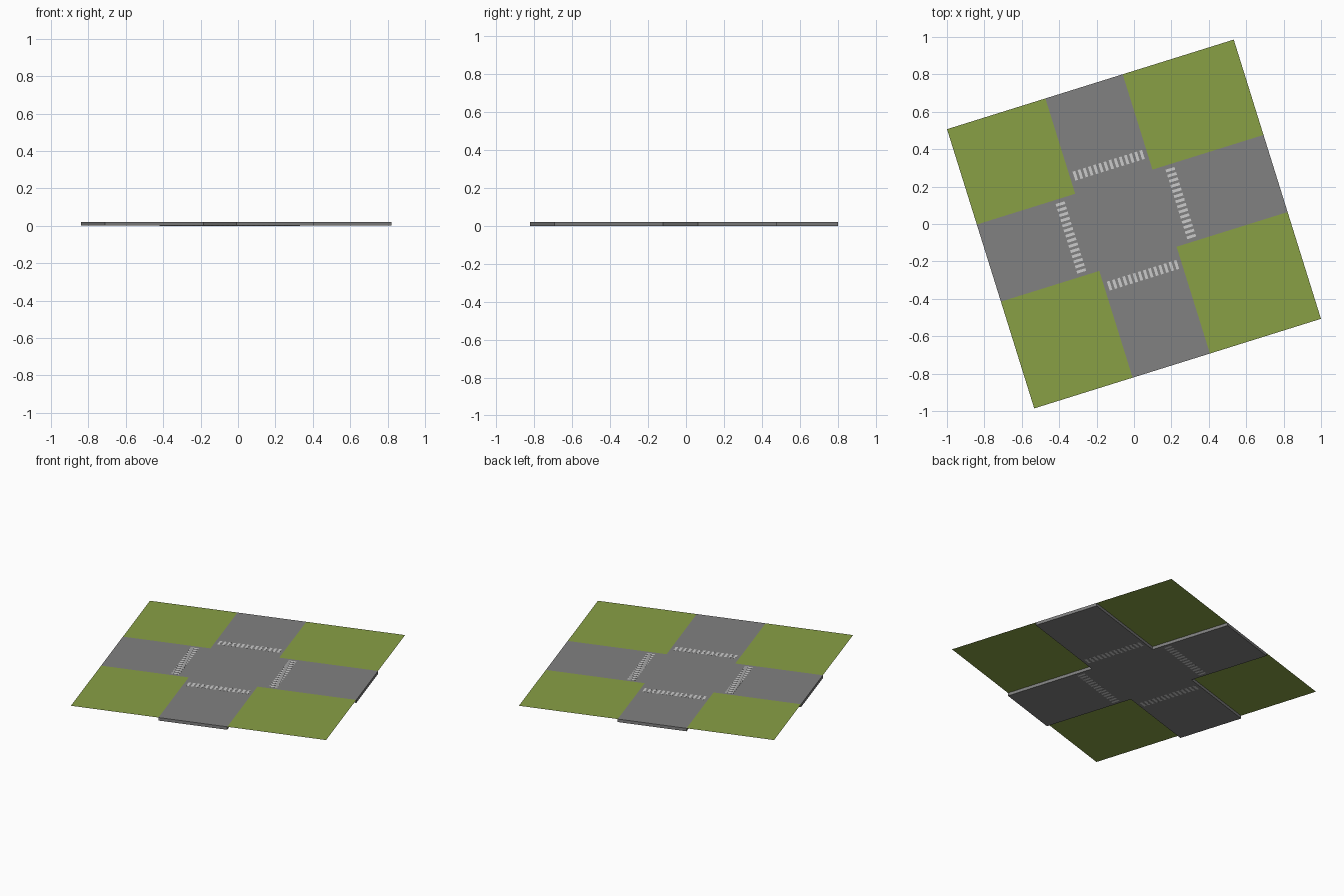
import bpy, bmesh
from math import radians
from mathutils import Matrix

if "Cube" in bpy.data.objects:
    bpy.data.objects.remove(bpy.data.objects["Cube"])

ROT = Matrix.Rotation(radians(17.35), 4, 'Z')
U, V = 0.803, 0.782            # half extents of the plot
U0, U1 = -0.252, 0.181         # sides of the north-south road
V0, V1 = -0.184, 0.248         # sides of the east-west road
TOP = 0.02


def material(name, rgb):
    m = bpy.data.materials.new(name)
    m.diffuse_color = (*rgb, 1)
    m.use_nodes = True
    m.node_tree.nodes["Principled BSDF"].inputs["Base Color"].default_value = m.diffuse_color
    return m


def finish(bm, name, mat):
    bmesh.ops.recalc_face_normals(bm, faces=bm.faces)
    bm.transform(ROT)
    me = bpy.data.meshes.new(name)
    bm.to_mesh(me)
    bm.free()
    me.materials.append(mat)
    ob = bpy.data.objects.new(name, me)
    bpy.context.collection.objects.link(ob)
    return ob


asphalt = material("asphalt", (0.22, 0.22, 0.22))
paint = material("road_paint", (0.52, 0.52, 0.52))
green = material("grass", (0.25, 0.35, 0.06))

# Cross-shaped road slab
outline = [(U0, -V), (U1, -V), (U1, V0), (U, V0), (U, V1), (U1, V1),
           (U1, V), (U0, V), (U0, V1), (-U, V1), (-U, V0), (U0, V0)]
bm = bmesh.new()
base = bm.faces.new([bm.verts.new((x, y, 0.0002)) for x, y in outline])
ext = bmesh.ops.extrude_face_region(bm, geom=[base], use_keep_orig=True)
for v in ext["geom"]:
    if isinstance(v, bmesh.types.BMVert):
        v.co.z = TOP
finish(bm, "road", asphalt)

# Four flat lawns in the corners, level with the road top
for ns, (ya, yb) in (("south", (-V, V0)), ("north", (V1, V))):
    for ew, (xa, xb) in (("west", (-U, U0)), ("east", (U1, U))):
        bm = bmesh.new()
        f = bm.faces.new([bm.verts.new((x, y, TOP)) for x, y in
                          ((xa, ya), (xb, ya), (xb, yb), (xa, yb))])
        bm.transform(Matrix())
        ob = finish(bm, f"lawn_{ns}_{ew}", green)
        if ob.data.polygons[0].normal.z < 0:
            ob.data.flip_normals()

# Striped crossings on each arm
CX, CY = (U0 + U1) / 2, (V0 + V1) / 2
N, PITCH, WIDTH, LENGTH, OFFSET = 14, 0.0288, 0.015, 0.05, 0.308
for i, side in enumerate(("east", "north", "west", "south")):
    bm = bmesh.new()
    for k in range(N):
        along = (k - (N - 1) / 2) * PITCH
        h = TOP + 0.0005
        bmesh.ops.create_cube(
            bm, size=1,
            matrix=Matrix.Translation((OFFSET, along, h / 2))
            @ Matrix.Diagonal((LENGTH, WIDTH, h, 1)))
    bm.transform(Matrix.Translation((CX, CY, 0)) @ Matrix.Rotation(radians(90 * i), 4, 'Z'))
    finish(bm, f"crossing_{side}", paint)
